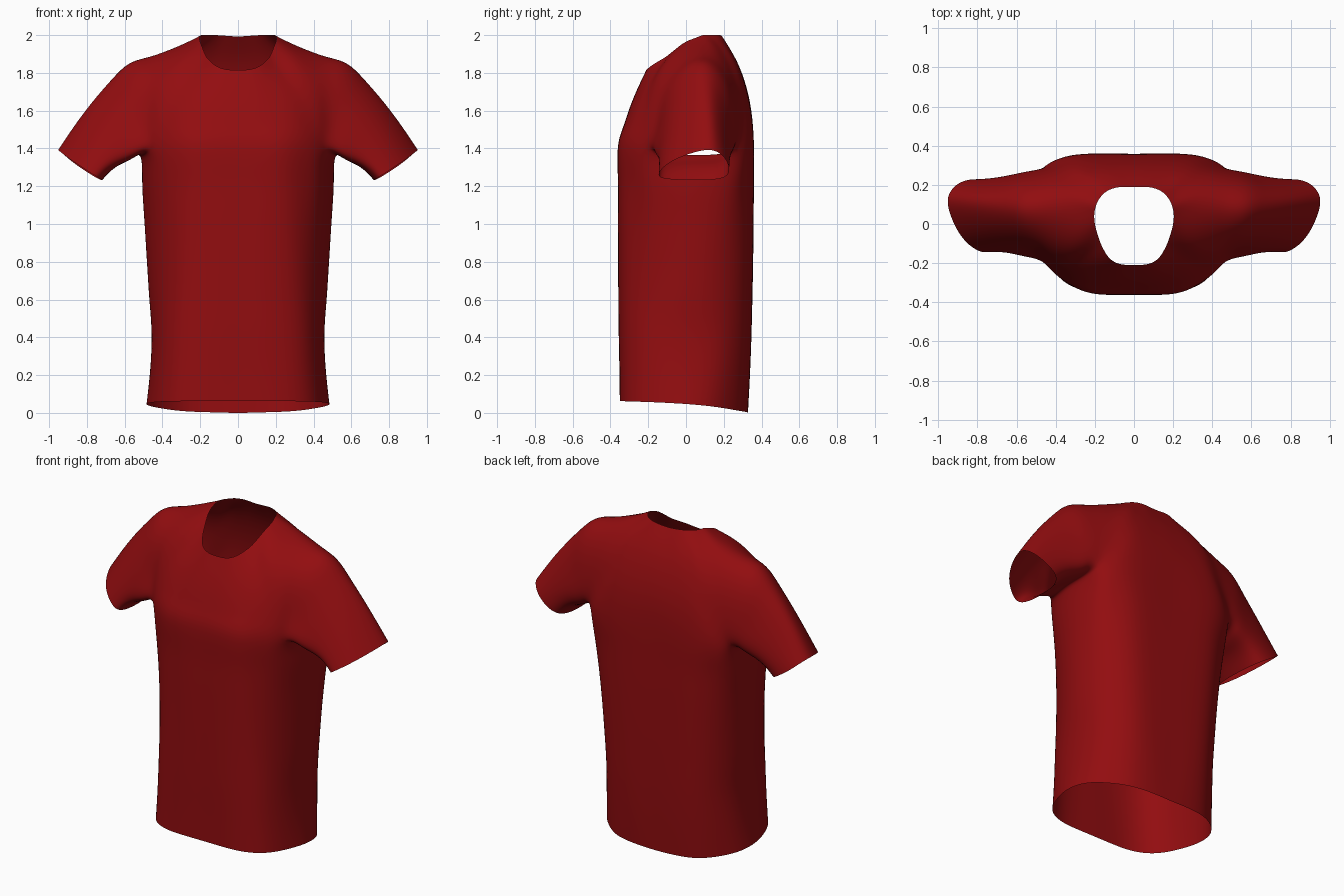
import bpy, bmesh
from mathutils import Vector

# Half-sections (x >= 0), each running from front centre to back centre
NECK = [(0, -.21, 1.815), (.07, -.205, 1.82), (.12, -.18, 1.84), (.15, -.14, 1.865), (.17, -.10, 1.89),
        (.187, -.05, 1.93), (.2, 0, 1.965), (.203, .05, 1.985), (.195, .09, 2), (.18, .125, 2),
        (.155, .155, 2), (.125, .175, 2), (.085, .187, 1.998), (.045, .19, 1.995), (0, .19, 1.993)]
YOKE = [(0, -.30, 1.61), (.11, -.297, 1.61), (.2, -.28, 1.62), (.28, -.25, 1.635), (.345, -.21, 1.655),
        (.365, -.15, 1.765), (.375, -.055, 1.86), (.38, .07, 1.913), (.375, .165, 1.895), (.36, .235, 1.82),
        (.325, .285, 1.75), (.26, .308, 1.73), (.18, .315, 1.73), (.09, .317, 1.73), (0, .318, 1.73)]
# Chest line, rising over the armhole between entries 4 and 10
CHEST = [(0, -.36, 1.41), (.13, -.36, 1.41), (.25, -.345, 1.41), (.36, -.288, 1.405), (.46, -.195, 1.395),
         (.497, -.15, 1.54), (.54, -.08, 1.73), (.575, .07, 1.852), (.575, .2, 1.76), (.54, .26, 1.58),
         (.49, .265, 1.40), (.405, .325, 1.40), (.3, .354, 1.40), (.15, .36, 1.40), (0, .358, 1.40)]
ARMPIT = (.515, .04, 1.362)
RIBS = [(0, -.36, .92), (.13, -.358, .92), (.255, -.335, .92), (.355, -.27, .92), (.44, -.15, .92), (.488, .025, .91),
        (.465, .18, .91), (.39, .285, .91), (.28, .343, .91), (.145, .356, .91), (0, .357, .91)]
WAIST = [(0, -.356, .43), (.14, -.355, .43), (.27, -.332, .43), (.37, -.265, .43), (.433, -.14, .42), (.457, .01, .42),
         (.44, .15, .41), (.375, .255, .4), (.27, .325, .4), (.14, .345, .4), (0, .346, .4)]
FLARE = [(0, -.352, .24), (.14, -.352, .24), (.27, -.333, .24), (.375, -.268, .24), (.442, -.14, .23), (.464, .005, .23),
         (.448, .14, .22), (.378, .243, .21), (.27, .313, .2), (.135, .337, .2), (0, .338, .2)]
HEM = [(0, -.35, .063), (.14, -.35, .063), (.27, -.335, .062), (.385, -.27, .06), (.455, -.14, .055), (.484, 0, .047),
       (.46, .13, .035), (.38, .23, .02), (.27, .3, .008), (.13, .325, .003), (0, .328, 0)]
# Sleeve loops: armhole front, over the shoulder, armhole back, underarm
SLEEVE = [(.63, -.125, 1.325), (.65, -.137, 1.43), (.71, -.055, 1.58), (.755, .08, 1.662),
          (.755, .17, 1.60), (.70, .23, 1.47), (.64, .22, 1.34), (.625, .04, 1.318)]
CUFF = [(.735, -.12, 1.242), (.795, -.135, 1.28), (.885, -.06, 1.34), (.95, .09, 1.39),
        (.93, .175, 1.375), (.865, .22, 1.32), (.755, .205, 1.248), (.72, .04, 1.233)]

bm = bmesh.new()


def loft(start, mid, end, steps, side, closed=False):
    """Loft three sections along a parabola through each trio of points."""
    rows = []
    for i in range(steps + 1):
        t = i / steps
        a, b, c = (1 - t) * (1 - 2 * t), 4 * t * (1 - t), t * (2 * t - 1)
        row = []
        for p, q, r in zip(start, mid, end):
            v = Vector(p) * a + Vector(q) * b + Vector(r) * c
            row.append(bm.verts.new((v.x * side, v.y, v.z)))
        rows.append(row)
    n = len(start)
    for lo, hi in zip(rows, rows[1:]):
        for j in range(n if closed else n - 1):
            k = (j + 1) % n
            bm.faces.new((lo[j], lo[k], hi[k], hi[j]))


for side in (1, -1):
    loft(NECK, YOKE, CHEST, 4, side)                                    # shoulders and upper chest
    loft(CHEST[:5] + [ARMPIT] + CHEST[10:], RIBS, WAIST, 6, side)       # body
    loft(WAIST, FLARE, HEM, 2, side)                                    # flared hem
    loft(CHEST[4:11] + [ARMPIT], SLEEVE, CUFF, 4, side, closed=True)    # sleeve

bmesh.ops.remove_doubles(bm, verts=bm.verts, dist=.0005)
bmesh.ops.recalc_face_normals(bm, faces=bm.faces)
mesh = bpy.data.meshes.new("shirt")
bm.to_mesh(mesh)
bm.free()
shirt = bpy.data.objects.new("shirt", mesh)
bpy.context.collection.objects.link(shirt)

# Smooth cloth surface
sub = shirt.modifiers.new("smooth", 'SUBSURF')
sub.levels = sub.render_levels = 3

# Push the cage out so the smoothed cloth passes through the sections
target = [v.co.copy() for v in mesh.vertices]
for _ in range(3):
    bpy.context.view_layer.update()
    ev = shirt.evaluated_get(bpy.context.evaluated_depsgraph_get())
    shift = [(t - ev.data.vertices[i].co) for i, t in enumerate(target)]
    for v, s in zip(mesh.vertices, shift):
        v.co += s
    mesh.update()
    shirt.update_tag()

for p in mesh.polygons:
    p.use_smooth = True

# Dark red cloth
red = bpy.data.materials.new("red_cloth")
red.diffuse_color = (.29, .004, .005, 1)
mesh.materials.append(red)
